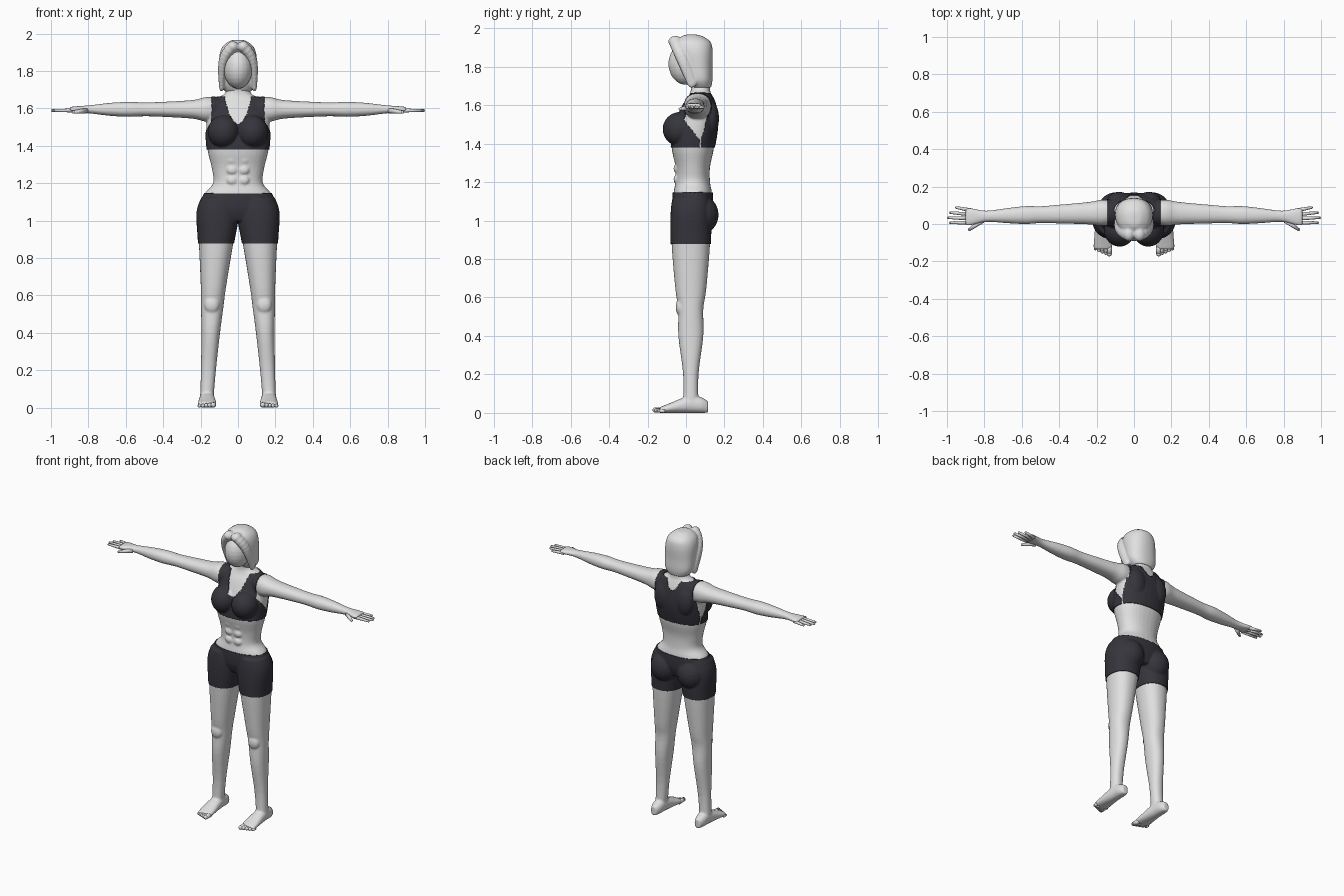
import bpy, bmesh
from math import sin, cos, tau, copysign
from mathutils import Matrix, Vector
from mathutils.geometry import interpolate_bezier

if "Cube" in bpy.data.objects:
    bpy.data.objects.remove(bpy.data.objects["Cube"])


def material(name, red, green, blue):
    mat = bpy.data.materials.new(name)
    mat.use_nodes = True
    mat.diffuse_color = (red, green, blue, 1)
    mat.node_tree.nodes["Principled BSDF"].inputs["Base Color"].default_value = mat.diffuse_color
    return mat


pale_grey = material("pale_grey", .75, .75, .75)
charcoal = material("charcoal", .035, .035, .045)


def smooth_rows(rows):
    """Run a smooth curve through the cross-section rows."""
    rows = [Vector(row) for row in rows]
    padded = rows[:1] + rows + rows[-1:]
    smooth = []
    for before, start, end, after in zip(padded, padded[1:], padded[2:], padded[3:]):
        leave = start + (end - before) / 6
        arrive = end - (after - start) / 6
        smooth += interpolate_bezier(start, leave, arrive, end, 5)[:-1]
    return smooth + rows[-1:]


def tube(bm, axis, centre, rows, side=1, sides=32):
    """Loft of soft ovals; a row is place on the axis and two radii."""
    def soften(value):
        return copysign(abs(value) ** .9, value)

    rings = []
    for place, wide, deep in smooth_rows(rows):
        across, along = centre(place, deep)
        ring = []
        for step in range(sides):
            angle = tau * step / sides
            point = [across + wide * soften(cos(angle)), along + deep * soften(sin(angle))]
            point.insert("xyz".index(axis), place)
            point[0] *= side
            ring.append(bm.verts.new(point))
        rings.append(ring)
    for low, high in zip(rings, rings[1:]):
        for step in range(sides):
            bm.faces.new((low[step - 1], low[step], high[step], high[step - 1]))
    bm.faces.new(rings[0])
    bm.faces.new(rings[-1])


def ball(bm, centre, radii):
    matrix = Matrix.Translation(centre) @ Matrix.Diagonal((*radii, 1))
    bmesh.ops.create_uvsphere(bm, u_segments=20, v_segments=12, radius=1, matrix=matrix)


def digit(bm, start, end, root, tip):
    """Tapered finger or toe with a round end."""
    start, end = Vector(start), Vector(end)
    reach = end - start
    matrix = Matrix.Translation((start + end) / 2) @ reach.to_track_quat("Z", "Y").to_matrix().to_4x4()
    bmesh.ops.create_cone(bm, cap_ends=True, segments=20, radius1=root, radius2=tip,
                          depth=reach.length, matrix=matrix)
    ball(bm, end, (tip, tip, tip))


def add_object(name, bm, mat):
    mesh = bpy.data.meshes.new(name)
    bm.to_mesh(mesh)
    bm.free()
    mesh.materials.clear()
    mesh.materials.append(mat)
    mesh.shade_smooth()
    obj = bpy.data.objects.new(name, mesh)
    bpy.context.scene.collection.objects.link(obj)
    return obj


def add_fused(name, bm, mat):
    """Fuse overlapping forms into one soft skin."""
    bmesh.ops.recalc_face_normals(bm, faces=bm.faces[:])
    obj = add_object(name, bm, mat)
    fuse = obj.modifiers.new("fuse", "REMESH")
    fuse.mode = "VOXEL"
    fuse.voxel_size = .006
    fuse.use_smooth_shade = True
    relax = obj.modifiers.new("relax", "SMOOTH")
    relax.iterations = 5
    graph = bpy.context.evaluated_depsgraph_get()
    mesh = bpy.data.meshes.new_from_object(obj.evaluated_get(graph))
    obj.modifiers.clear()
    obj.data = mesh
    mesh.materials.clear()
    mesh.materials.append(mat)
    return obj


# Centre lines of the lofted parts
def spine(z, deep):
    return 0, .035 + min(.04, max(0, z - 1.38) * .15)


def leg_line(z, deep):
    return .17 - .06 * z, .025


def arm_line(x, deep):
    return .065 - .03 * x, 1.595


def sole_line(y, deep):
    return .165, deep


def hair_line(z, deep):
    return 0, .08 - .18 * (z - 1.69)


# Torso, neck and face
body = bmesh.new()
tube(body, "z", spine, [
    (1, .12, .08), (1.06, .19, .1), (1.14, .18, .1), (1.2, .133, .09), (1.28, .14, .09),
    (1.38, .163, .11), (1.5, .17, .11), (1.6, .16, .085), (1.65, .125, .06),
    (1.68, .07, .05), (1.75, .05, .05)])
ball(body, (0, 0, 1.815), (.078, .092, .11))

for side in (1, -1):
    # Arm, leg and foot
    tube(body, "x", arm_line, [
        (.1, .06, .06), (.17, .07, .066), (.24, .06, .05), (.4, .05, .04), (.5, .045, .037),
        (.58, .048, .04), (.68, .04, .035), (.79, .03, .022), (.87, .046, .016), (.9, .045, .012)], side)
    tube(body, "z", leg_line, [
        (.04, .036, .04), (.2, .04, .04), (.4, .05, .065), (.54, .06, .065),
        (.64, .067, .08), (.88, .092, .1), (1.04, .11, .1), (1.12, .09, .09)], side)
    tube(body, "y", sole_line, [
        (.115, .02, .03), (.08, .035, .04), (.02, .04, .045), (-.1, .05, .022), (-.135, .046, .015)], side)
    # Buttock, knee, breast and shoulder blade
    ball(body, (side * .1, .07, 1.03), (.09, .095, .1))
    ball(body, (side * .14, -.03, .55), (.04, .024, .045))
    ball(body, (side * .077, -.03, 1.475), (.08, .087, .085))
    ball(body, (side * .08, .125, 1.53), (.06, .042, .09))
    # Stomach muscles
    for row in range(3):
        ball(body, (side * .032, -.05, 1.215 + .055 * row), (.028, .015, .023))
body_object = add_fused("body", body, pale_grey)

# Fingers and toes
for side, word in ((1, "left"), (-1, "right")):
    hand = bmesh.new()
    for i in range(4):
        tip = .993 - .011 * (i - 2) ** 2
        digit(hand, (side * .87, .073 - .022 * i, 1.589), (side * tip, .088 - .027 * i, 1.589), .011, .007)
    digit(hand, (side * .81, .02, 1.588), (side * .88, -.03, 1.58), .015, .008)
    add_object(word + "_fingers", hand, pale_grey)

    toes = bmesh.new()
    for i in range(5):
        x = side * (.132 + .0185 * i)
        thick = .015 - .0013 * i
        digit(toes, (x, -.11, thick), (x, .007 * i - .16, thick), thick, thick * .9)
    add_object(word + "_toes", toes, pale_grey)

# Hair: a bob with a curved lock on each side of the face
hair = bmesh.new()
tube(hair, "z", hair_line, [
    (1.69, .07, .05), (1.73, .095, .065), (1.8, .1, .077), (1.88, .1, .093),
    (1.93, .083, .09), (1.96, .045, .05), (1.967, .015, .02)])
beads = 12
for side in (1, -1):
    for bead in range(beads):
        fall = bead / (beads - 1)
        ball(hair, (side * (.088 - .06 * (1 - fall) ** 4), .085 * fall - .055, 1.93 - .21 * fall),
             (.032 - .018 * fall, .037 - .01 * fall, .03))
add_fused("hair", hair, pale_grey)


def in_shorts(point):
    return True


def in_top(point):
    across = abs(point.x)
    # Scooped neckline, higher at the back
    neckline = 1.515 if point.y < .07 else 1.6
    scoop = max(0, point.z - neckline)
    if across < .068 * min(1, scoop / .13) ** .4:
        return False
    # Armholes narrow to a point below the arm
    rise = max(0, point.z - 1.42)
    if across > .14 and (point.z > 1.55 or .07 - .8 * rise < point.y < .08 + .25 * rise):
        return False
    return across < .19


def add_garment(name, low, high, covers):
    """Thin cloth shell over the covered part of the body."""
    bm = bmesh.new()
    bm.from_mesh(body_object.data)
    for hem in (low, high):
        bmesh.ops.bisect_plane(bm, geom=bm.verts[:] + bm.edges[:] + bm.faces[:],
                               plane_co=(0, 0, hem), plane_no=(0, 0, 1))
    bare = []
    for face in bm.faces:
        point = face.calc_center_median()
        if not (low < point.z < high and covers(point)):
            bare.append(face)
    bmesh.ops.delete(bm, geom=bare, context="FACES")
    cloth = add_object(name, bm, charcoal).modifiers.new("cloth", "SOLIDIFY")
    cloth.thickness = .005
    cloth.offset = 1


add_garment("shorts", .878, 1.145, in_shorts)
add_garment("sports_top", 1.38, 1.66, in_top)
